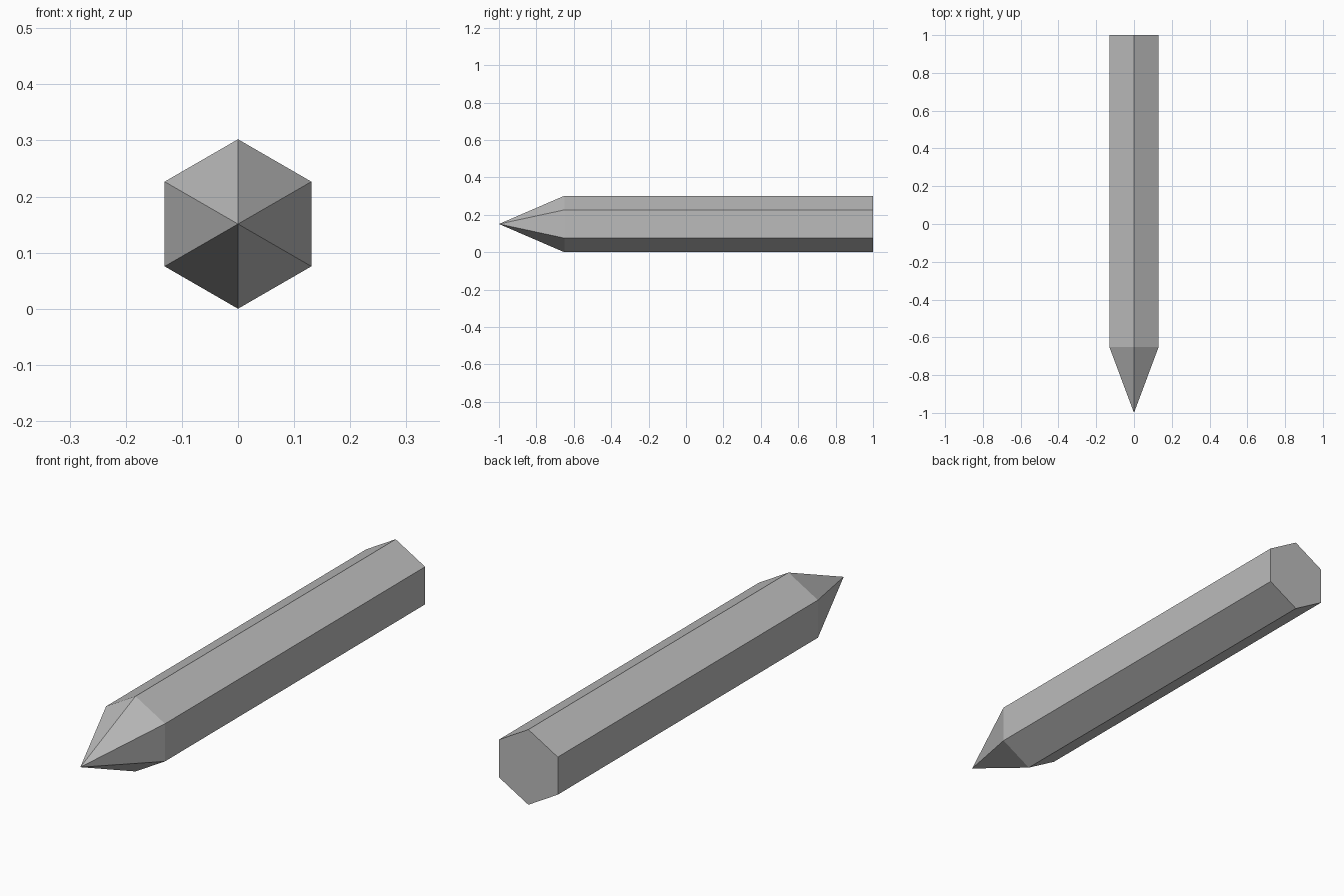
import bpy, bmesh
from math import sin, cos, tau

default = bpy.data.objects.get("Cube")
if default:
    bpy.data.objects.remove(default, do_unlink=True)

SIDES, RADIUS = 6, 0.151
TIP, SHOULDER, END = -1.0, -0.65, 1.0

# Plain grey material
grey = bpy.data.materials.new("plain grey")
grey.use_nodes = True
colour = (0.5, 0.5, 0.5, 1)
grey.diffuse_color = colour
grey.node_tree.nodes["Principled BSDF"].inputs["Base Color"].default_value = colour

bm = bmesh.new()


def ring(y):
    """Hexagon facing along y, with a corner at the top."""
    angles = [tau * i / SIDES for i in range(SIDES)]
    return [bm.verts.new((RADIUS * sin(a), y, RADIUS * (1 + cos(a)))) for a in angles]


# Hexagonal shaft, pointed front and flat back
tip = bm.verts.new((0, TIP, RADIUS))
front, back = ring(SHOULDER), ring(END)
for i in range(SIDES):
    j = (i + 1) % SIDES
    bm.faces.new((tip, front[i], front[j]))
    bm.faces.new((front[i], back[i], back[j], front[j]))
bm.faces.new(back)
bmesh.ops.recalc_face_normals(bm, faces=bm.faces)

mesh = bpy.data.meshes.new("pointed_shaft")
bm.to_mesh(mesh)
bm.free()
mesh.materials.append(grey)
shaft = bpy.data.objects.new("pointed_shaft", mesh)
bpy.context.collection.objects.link(shaft)
